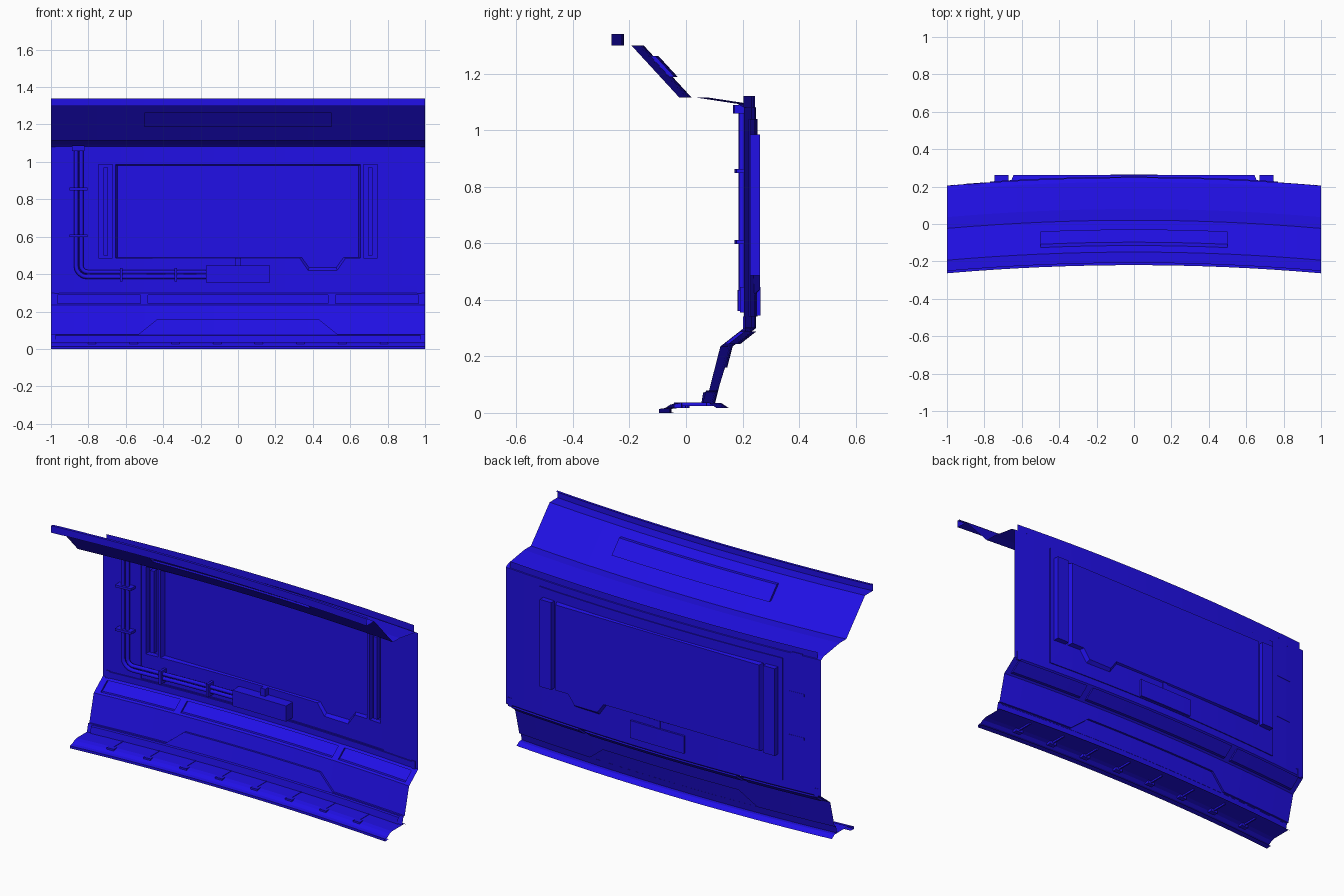
import bpy, bmesh, math
from mathutils import Vector

if "Cube" in bpy.data.objects:
    bpy.data.objects.remove(bpy.data.objects["Cube"])

mat = bpy.data.materials.new("blue_paint")
mat.diffuse_color = (0.015, 0.005, 0.8, 1)
mat.use_nodes = True
mat.node_tree.nodes["Principled BSDF"].inputs["Base Color"].default_value = mat.diffuse_color
FLAT_Y = 0.261          # points on this plane stay flat instead of following the bow


def bow(x):
    return 0.0435 * x * x


def finish(bm, name):
    # slice along x, then bow the part into the shallow arc
    bmesh.ops.remove_doubles(bm, verts=bm.verts, dist=1e-5)
    for i in range(-7, 8):
        bmesh.ops.bisect_plane(bm, geom=bm.verts[:] + bm.edges[:] + bm.faces[:], dist=1e-5,
                               plane_co=(i / 8, 0, 0), plane_no=(1, 0, 0))
    for v in bm.verts:
        if abs(v.co.y - FLAT_Y) > 1e-4:
            v.co.y -= bow(v.co.x)
    bmesh.ops.recalc_face_normals(bm, faces=bm.faces)
    me = bpy.data.meshes.new(name)
    bm.to_mesh(me)
    bm.free()
    me.materials.append(mat)
    ob = bpy.data.objects.new(name, me)
    bpy.context.collection.objects.link(ob)
    return ob


def strip(name, profile, half=1.0):
    # open (y, z) profile drawn out along x
    bm = bmesh.new()
    for (y0, z0), (y1, z1) in zip(profile, profile[1:]):
        bm.faces.new([bm.verts.new(p) for p in
                      ((-half, y0, z0), (half, y0, z0), (half, y1, z1), (-half, y1, z1))])
    return finish(bm, name)


def block(name, x0, x1, y0, y1, z0, z1):
    bm = bmesh.new()
    bmesh.ops.create_cube(bm, size=1)
    for v in bm.verts:
        v.co = ((x0 + x1) / 2 + v.co.x * (x1 - x0), (y0 + y1) / 2 + v.co.y * (y1 - y0),
                (z0 + z1) / 2 + v.co.z * (z1 - z0))
    return finish(bm, name)


def rect(x0, x1, z0, z1):
    return [(x0, z0), (x1, z0), (x1, z1), (x0, z1)]


def fill(bm, loops, plane):
    # flat (x, z) outline with holes, placed on the plane y = plane(z)
    edges = []
    for loop in loops:
        vs = [bm.verts.new((x, plane(z), z)) for x, z in loop]
        edges += [bm.edges.new((vs[i - 1], vs[i])) for i in range(len(vs))]
    bmesh.ops.triangle_fill(bm, edges=edges, use_beauty=True, normal=(0, -1, 0))


def sides(bm, a, b, pa, pb, closed=True):
    # step faces joining outline a on plane pa to outline b on plane pb
    for i in range(0 if closed else 1, len(a)):
        pts = [(*a[i - 1], pa), (*a[i], pa), (*b[i], pb), (*b[i - 1], pb)]
        bm.faces.new([bm.verts.new((x, p(z), z)) for x, z, p in pts])


def recessed(name, outer, holes, plane, depth):
    bm = bmesh.new()
    deep = lambda z: plane(z) + depth
    fill(bm, [outer] + holes, plane)
    for h in holes:
        sides(bm, h, h, plane, deep)
        fill(bm, [h], deep)
    return finish(bm, name)


# main wall: outer frame, shallow field, flat window panel and side ribs
front, field, back = (lambda z: 0.248), (lambda z: 0.253), (lambda z: FLAT_Y)
opening = rect(-0.77, 0.77, 0.34, 1.04)
window = [(-0.655, 0.485), (0.33, 0.485), (0.375, 0.42), (0.53, 0.42), (0.575, 0.485),
          (0.655, 0.485), (0.655, 0.985), (-0.655, 0.985)]
panel = [(-0.645, 0.49), (0.34, 0.49), (0.38, 0.435), (0.525, 0.435), (0.565, 0.49),
         (0.645, 0.49), (0.645, 0.98), (-0.645, 0.98)]
ribs = [rect(0.672, 0.745, 0.485, 0.985), rect(-0.745, -0.672, 0.485, 0.985)]
bm = bmesh.new()
fill(bm, [rect(-1, 1, 0.30, 1.08), opening], front)
sides(bm, opening, opening, front, field)
fill(bm, [opening, window] + ribs, field)
sides(bm, window, panel, field, back)
fill(bm, [panel], back)
for r in ribs:
    sides(bm, r, r, field, back)
    fill(bm, [r], back)
finish(bm, "main_wall")

# raised bar inside each rib, rails above and below the wall
for s in (-1, 1):
    block("rib_bar", s * 0.708 - 0.012, s * 0.708 + 0.012, 0.253, 0.28, 0.5, 0.97)
    block("corner_bracket", s * 0.97 - 0.012, s * 0.97 + 0.012, 0.243, 0.25, 0.29, 0.34)
strip("top_rail", [(0.248, 1.08), (0.244, 1.08), (0.244, 1.12)], 0.975)
strip("base_rail", [(0.248, 0.335), (0.242, 0.335), (0.242, 0.30)], 0.96)

# canopy: lip, sloped visor with pressed panel, soffit
strip("canopy_lip", [(-0.22, 1.34), (-0.22, 1.30), (-0.15, 1.30)])
strip("canopy_top", [(-0.22, 1.34), (-0.205, 1.34)])
recessed("visor", rect(-1, 1, 1.115, 1.30), [rect(-0.5, 0.5, 1.188, 1.262)],
         lambda z: 0.02 - (z - 1.115) * 0.92, 0.018)
strip("soffit", [(0.02, 1.115), (0.08, 1.115), (0.225, 1.093), (0.248, 1.08)])

# sloped sill with three pressed bays
recessed("sloped_sill", rect(-1, 1, 0.235, 0.30),
         [rect(-0.48, 0.48, 0.243, 0.288), rect(0.52, 0.965, 0.243, 0.288),
          rect(-0.965, -0.52, 0.243, 0.288)],
         lambda z: 0.165 + (z - 0.235) * 1.277, 0.016)

# skirt with stepped kick plate
skirt = lambda z: 0.165 - (0.235 - z) * 0.256
kick = lambda z: skirt(z) - 0.011
line = [(-1, 0.08), (-0.53, 0.08), (-0.43, 0.16), (0.43, 0.16), (0.53, 0.08), (1, 0.08)]
bm = bmesh.new()
fill(bm, [line + [(1, 0.235), (-1, 0.235)]], skirt)
sides(bm, line, line, skirt, kick, closed=False)
fill(bm, [line + [(1, 0.035), (-1, 0.035)]], kick)
finish(bm, "skirt")
strip("kick_rail", [(0.114, 0.075), (0.102, 0.072), (0.096, 0.035)], 0.975)

# floor tread with cross clips
strip("floor_tread", [(-0.052, 0), (-0.052, 0.014), (-0.03, 0.017), (-0.012, 0.029),
                      (0.01, 0.035), (0.125, 0.035), (0.15, 0.018)])
strip("floor_lip", [(-0.052, 0), (-0.02, 0.002)])
for i in range(8):
    x = (i - 3.5) * 0.223
    block("tread_clip", x - 0.022, x + 0.022, -0.015, 0.012, 0.018, 0.037)
    block("tread_joint", x - 0.004, x + 0.004, 0.0, 0.1, 0.025, 0.037)

# junction box with back plate and stub
block("junction_box", -0.17, 0.17, 0.193, 0.255, 0.355, 0.445)
block("junction_back_plate", -0.17, 0.17, 0.25, 0.264, 0.345, 0.445)
block("box_stub", -0.015, 0.015, 0.225, 0.258, 0.445, 0.487)


# twin conduits with a rounded elbow
def conduit(x, z, r):
    pts = [(x, 1.075), (x, z + r)]
    pts += [(x + r - r * math.cos(a), z + r - r * math.sin(a))
            for a in (math.pi / 8 * k for k in range(1, 4))]
    pts += [(x + r, z), (-0.5, z), (-0.3, z), (-0.16, z)]
    cu = bpy.data.curves.new("conduit", 'CURVE')
    cu.dimensions = '3D'
    cu.bevel_depth = 0.012
    cu.bevel_resolution = 1
    sp = cu.splines.new('POLY')
    sp.points.add(len(pts) - 1)
    for p, (px, pz) in zip(sp.points, pts):
        p.co = (px, 0.228 - bow(px), pz, 1)
    cu.materials.append(mat)
    ob = bpy.data.objects.new("conduit", cu)
    bpy.context.collection.objects.link(ob)
    bpy.context.view_layer.objects.active = ob
    ob.select_set(True)
    bpy.ops.object.convert(target='MESH')
    ob.select_set(False)


conduit(-0.866, 0.385, 0.06)
conduit(-0.838, 0.411, 0.034)

# conduit clamps and top connector
for z in (0.855, 0.605):
    block("conduit_clamp", -0.9, -0.805, 0.207, 0.25, z - 0.007, z + 0.007)
for x in (-0.625, -0.333):
    block("conduit_clamp", x - 0.007, x + 0.007, 0.2, 0.25, 0.36, 0.434)
block("conduit_connector", -0.888, -0.82, 0.2, 0.248, 1.058, 1.088)
